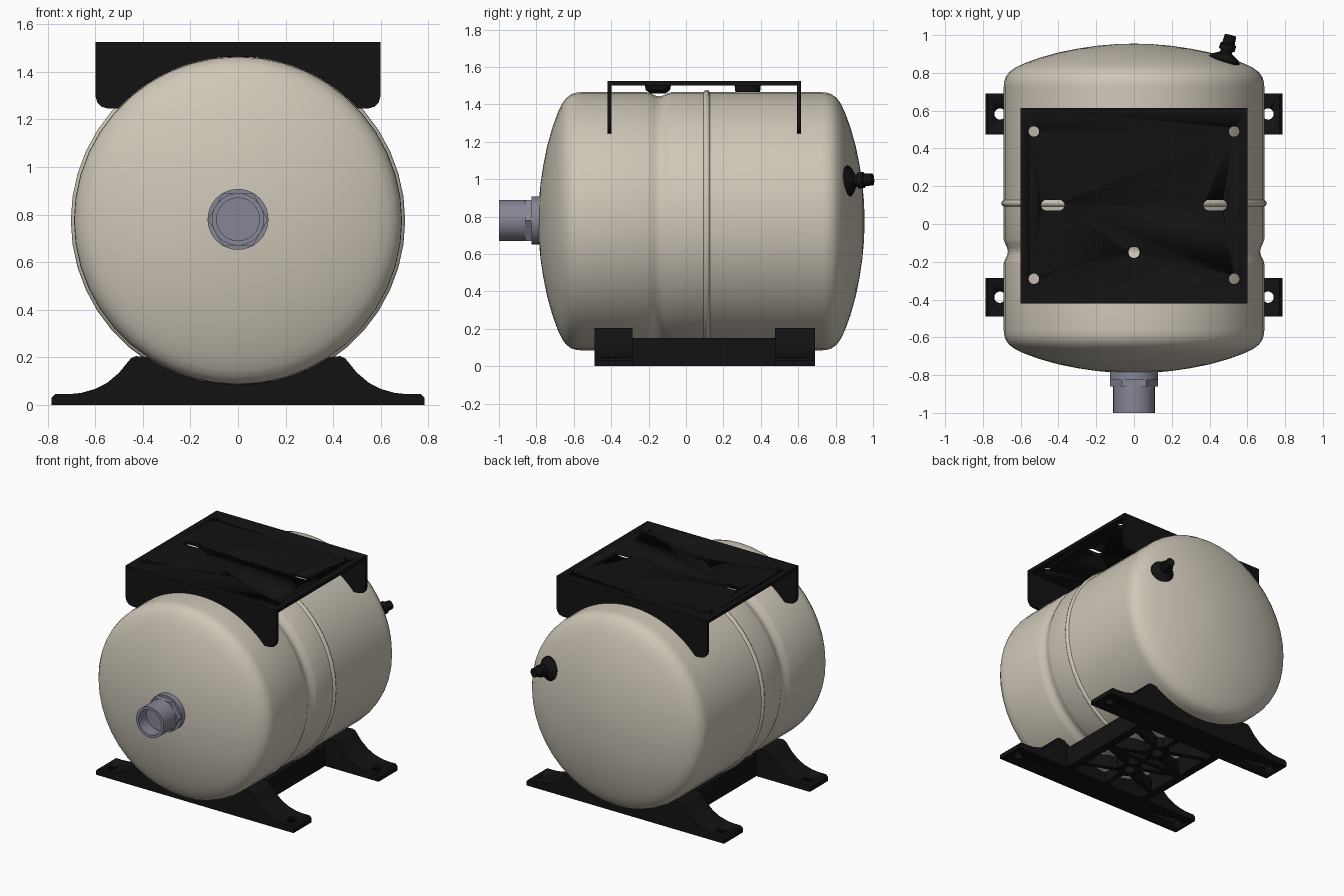
import bpy, bmesh
from math import sin, cos, pi, sqrt, asin, atan2
from mathutils import Vector

if "Cube" in bpy.data.objects:
    bpy.data.objects.remove(bpy.data.objects["Cube"])

CZ, R = 0.775, 0.69  # tank axis height and radius


def material(name, rgb):
    m = bpy.data.materials.new(name)
    m.diffuse_color = (*rgb, 1)
    m.use_nodes = True
    m.node_tree.nodes["Principled BSDF"].inputs["Base Color"].default_value = m.diffuse_color
    return m


CREAM = material("cream_paint", (0.62, 0.57, 0.48))
BLACK = material("black_plastic", (0.006, 0.006, 0.006))
STEEL = material("grey_steel", (0.24, 0.24, 0.30))


def finish(name, bm, mat, smooth=35):
    bmesh.ops.remove_doubles(bm, verts=bm.verts, dist=1e-5)
    bmesh.ops.recalc_face_normals(bm, faces=bm.faces)
    me = bpy.data.meshes.new(name)
    bm.to_mesh(me)
    bm.free()
    ob = bpy.data.objects.new(name, me)
    bpy.context.collection.objects.link(ob)
    if mat:
        me.materials.append(mat)
    bpy.ops.object.select_all(action='DESELECT')
    bpy.context.view_layer.objects.active = ob
    ob.select_set(True)
    bpy.ops.object.shade_smooth_by_angle(angle=smooth * pi / 180)
    return ob


def lathe(name, profile, mat, origin, direction, seg=40, closed=False, smooth=35):
    """Revolve (radius, height) points around a direction."""
    bm = bmesh.new()
    q = Vector(direction).to_track_quat('Z', 'Y')
    rings = [[bm.verts.new(Vector(origin) + q @ Vector((r * cos(2 * pi * i / seg), r * sin(2 * pi * i / seg), h)))
              for i in range(seg)] for r, h in profile]
    pairs = list(zip(rings, rings[1:])) + ([(rings[-1], rings[0])] if closed else [])
    for a, b in pairs:
        for i in range(seg):
            j = (i + 1) % seg
            bm.faces.new((a[i], a[j], b[j], b[i]))
    return finish(name, bm, mat, smooth)


def add_prism(bm, pts, axis, lo, hi):
    """Extrude a 2D outline along y (x,z points) or z (x,y points)."""
    put = (lambda p, t: (p[0], t, p[1])) if axis == 'y' else (lambda p, t: (p[0], p[1], t))
    a = [bm.verts.new(put(p, lo)) for p in pts]
    b = [bm.verts.new(put(p, hi)) for p in pts]
    bm.faces.new(a)
    bm.faces.new(b[::-1])
    for i in range(len(pts)):
        j = (i + 1) % len(pts)
        bm.faces.new((a[i], a[j], b[j], b[i]))


def prism(name, pts, axis, lo, hi, mat=BLACK):
    bm = bmesh.new()
    add_prism(bm, pts, axis, lo, hi)
    return finish(name, bm, mat)


def slot(x, y, r, half=0, n=16):
    return [(x + r * cos(t) + (half if cos(t) > 0 else -half), y + r * sin(t))
            for t in [2 * pi * (i + 0.5) / n for i in range(n)]]


def rect(x0, x1, y0, y1):
    return [(x0, y0), (x1, y0), (x1, y1), (x0, y1)]


def cut(ob, outlines, lo, hi):
    bm = bmesh.new()
    for o in outlines:
        add_prism(bm, o, 'z', lo, hi)
    tool = finish("hole_cutter", bm, None)
    tool.hide_render = True
    m = ob.modifiers.new("holes", 'BOOLEAN')
    m.operation, m.solver, m.object = 'DIFFERENCE', 'EXACT', tool
    bpy.context.view_layer.objects.active = ob
    bpy.ops.object.modifier_apply(modifier=m.name)
    bpy.data.objects.remove(tool)


def mirrored(left):
    return left + [(-x, z) for x, z in reversed(left) if abs(x) > 1e-6]


def saddle(x_start, sign, n=14):
    """Arc along the tank wall from -x_start to the centre line."""
    a = asin(x_start / R)
    return [(-R * sin(a * (1 - i / n)), CZ + sign * R * cos(a * (1 - i / n))) for i in range(n + 1)]


# Tank shell: domed ends, rolled groove and raised seam bead
front = [(0, -.79), (.1, -.787), (.2, -.778), (.3, -.763), (.4, -.743), (.5, -.715), (.58, -.686),
         (.63, -.662), (.66, -.64), (.68, -.613), (.688, -.585), (R, -.56)]
groove = [(R, -.21), (.684, -.19), (.672, -.165), (.668, -.145), (.672, -.125), (.684, -.10), (R, -.08)]
bead = [(R, .093), (.698, .098), (.703, .11), (.698, .122), (R, .127)]
back = [(r, 0.165 - y) for r, y in reversed(front)]
lathe("tank_shell", front + groove + bead + back, CREAM, (0, 0, CZ), (0, 1, 0), 44, smooth=50)

# Threaded outlet: hollow pipe, hex nut and round washer
lathe("outlet_pipe", [(0, .09), (.09, .09), (.09, 0), (.11, 0), (.11, .23), (0, .23)],
      STEEL, (0, -1, CZ + .005), (0, 1, 0), 32)
lathe("outlet_hex_nut", [(.105, 0), (.126, 0), (.126, .04), (.105, .04)],
      STEEL, (0, -.86, CZ + .005), (0, 1, 0), 6, closed=True, smooth=20)
lathe("outlet_collar", [(.1, 0), (.128, 0), (.128, .045), (.1, .045)],
      STEEL, (0, -.825, CZ + .005), (0, 1, 0), 32, closed=True)

# Air valve on the rear dome
lathe("air_valve", [(0, -.02), (.083, -.02), (.083, -.005), (.07, .008), (.045, .022), (.032, .03), (.032, .045),
                    (.043, .045), (.043, .075), (.034, .08), (.031, .125), (0, .125)],
      BLACK, (.48, .878, .99), (.25, .96, .07), 24)

# Top mounting plate with bolt holes and slots
plate = prism("top_plate", rect(-.6, .6, -.42, .615), 'z', 1.5, 1.525)
cut(plate, [slot(sx * .53, y, .028) for sx in (-1, 1) for y in (-.29, .49)]
    + [slot(sx * .43, .1, .028, .034) for sx in (-1, 1)] + [slot(0, -.15, .03)], 1.4, 1.6)

# End flanges of the top bracket, shaped to the tank
flange = mirrored([(0, 1.51), (-.6, 1.51), (-.6, 1.30), (-.592, 1.272), (-.575, 1.254), (-.55, 1.247)]
                  + saddle(.505, 1))
for label, y in (("front", -.42), ("rear", .593)):
    prism("top_flange_" + label, flange, 'y', y, y + .022)

# Pressed dimples that rest the plate on the tank
lathe("plate_dimple_front", [(.03, 0), (.07, 0), (.065, -.025), (.04, -.045), (.03, -.045)],
      BLACK, (0, -.15, 1.502), (0, 0, 1), 20, closed=True)
lathe("plate_dimple_rear", [(0, 0), (.07, 0), (.066, -.037), (0, -.037)],
      BLACK, (0, .33, 1.502), (0, 0, 1), 20)

# Saddle feet with bolt holes in the outer tabs
foot = mirrored([(0, 0), (-.785, 0), (-.785, .03), (-.77, .045), (-.71, .045), (-.66, .05), (-.60, .067),
                 (-.55, .093), (-.50, .135), (-.465, .178), (-.45, .196), (-.43, .205), (-.405, .203)]
                + saddle(.382, -1))
for label, y0, y1 in (("front", -.49, -.285), ("rear", .475, .69)):
    f = prism("saddle_foot_" + label, foot, 'y', y0, y1)
    cut(f, [slot(sx * .71, (y0 + y1) / 2, .03) for sx in (-1, 1)], -.1, .1)

# Side rails joining the feet
for label, s in (("left", -1), ("right", 1)):
    prism("base_rail_" + label, [(s * .36, 0), (s * .36, .15), (s * .30, .15), (s * .30, 0)], 'y', -.30, .49)


# Underside lattice: ribs between rails plus two hub rings
def rib(name, a, b, w=.035):
    d = Vector((b[0] - a[0], b[1] - a[1])).normalized() * w / 2
    n = (-d.y, d.x)
    prism(name, [(a[0] + n[0], a[1] + n[1]), (b[0] + n[0], b[1] + n[1]),
                 (b[0] - n[0], b[1] - n[1]), (a[0] - n[0], a[1] - n[1])], 'z', .01, .1)


HUBS = (-.05, .245)
for k, hy in enumerate(HUBS):
    lathe(f"base_hub_{k + 1}", [(.04, 0), (.085, 0), (.085, .1), (.04, .1)], BLACK,
          (0, hy, .008), (0, 0, 1), 20, closed=True)
    for s in (-1, 1):
        for e in (-1, 1):
            rib(f"base_diagonal_rib_{k}_{s}_{e}", (s * .06, hy + e * .05), (s * .32, hy + e * .15))
rib("base_cross_rib", (-.32, .0975), (.32, .0975))
for k, (a, b) in enumerate(((-.3, HUBS[0] - .07), (HUBS[0] + .07, HUBS[1] - .07), (HUBS[1] + .07, .49))):
    rib(f"base_spine_rib_{k + 1}", (0, a), (0, b))
